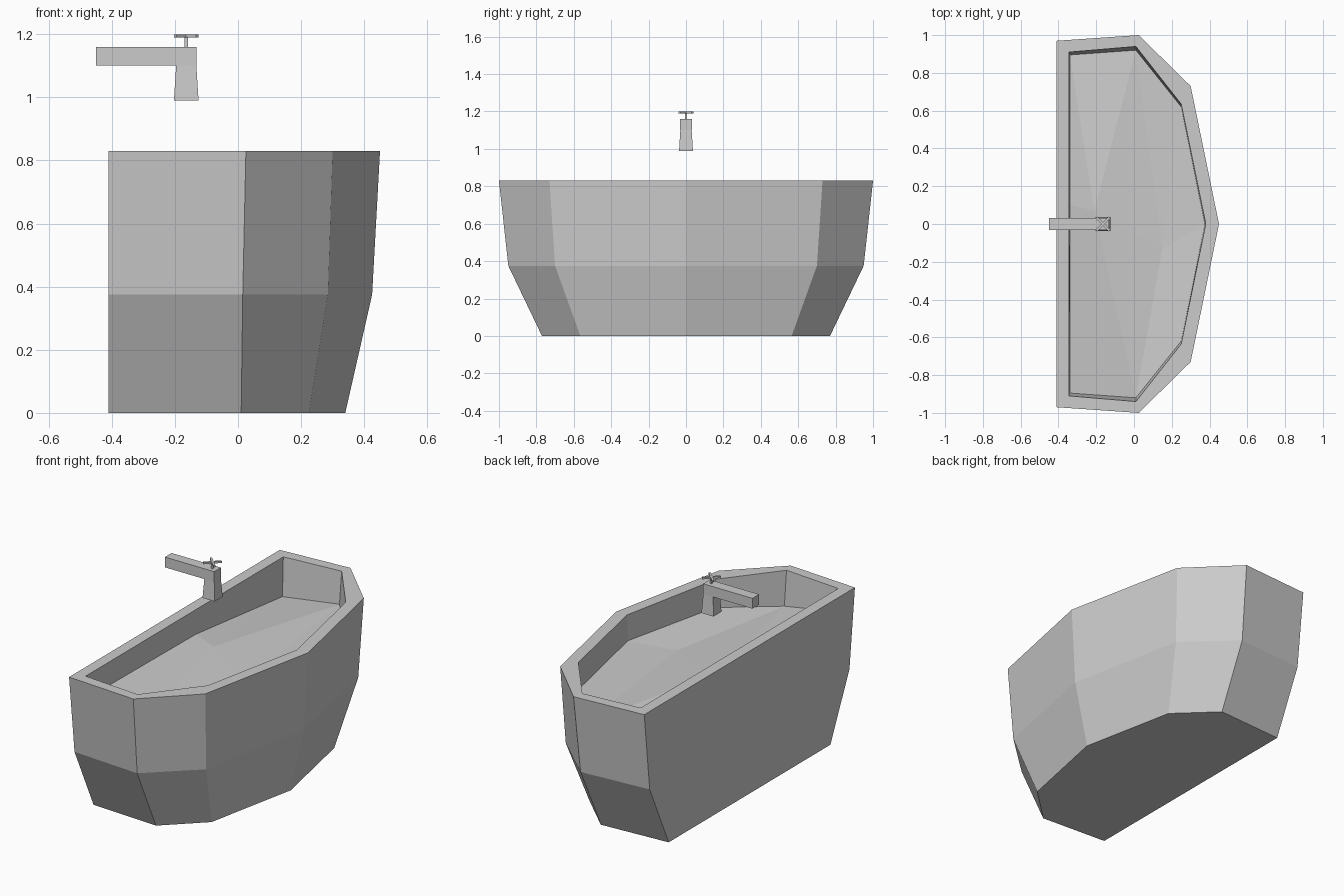
import bpy, bmesh
from math import radians
from mathutils import Matrix, Vector

cube = bpy.data.objects.get("Cube")
if cube:
    bpy.data.objects.remove(cube, do_unlink=True)

GREY = (0.6, 0.6, 0.6, 1.0)
mat = bpy.data.materials.new("matt_grey")
mat.use_nodes = True
mat.diffuse_color = GREY
mat.node_tree.nodes["Principled BSDF"].inputs["Base Color"].default_value = GREY


def finish(name, bm):
    bmesh.ops.recalc_face_normals(bm, faces=bm.faces)
    mesh = bpy.data.meshes.new(name)
    bm.to_mesh(mesh)
    bm.free()
    mesh.materials.append(mat)
    obj = bpy.data.objects.new(name, mesh)
    bpy.context.collection.objects.link(obj)
    return obj


def half_outline(half, z):
    """Mirror a half outline (wall corner, end, shoulder, nose) across y."""
    wall, end, side, nose = half
    low = [(x, -y) for x, y in (wall, end, side)]
    return [(x, y, z) for x, y in low + [nose, side, end, wall]]


def bridge(bm, a, b, closed=True):
    n = len(a)
    for i in range(n if closed else n - 1):
        j = (i + 1) % n
        bm.faces.new((a[i], a[j], b[j], b[i]))


# Tub shell: stacked faceted outlines, then the rim and inner wall
bm = bmesh.new()
levels = [
    (0.0, [(-.41, .745), (.01, .77), (.225, .565), (.34, 0)]),
    (.375, [(-.41, .92), (.015, .95), (.285, .70), (.425, 0)]),
    (.83, [(-.41, .97), (.025, 1.0), (.30, .73), (.45, 0)]),
    (.83, [(-.345, .91), (.01, .94), (.25, .635), (.38, 0)]),
]
rings = [[bm.verts.new(p) for p in half_outline(h, z)] for z, h in levels]
for a, b in zip(rings, rings[1:]):
    bridge(bm, a, b)
bm.faces.new(rings[0])

# Uneven basin floor
floor_outline = half_outline([(-.34, .895), (.01, .92), (.25, .62), (.375, 0)], 0)
heights = [.70, .628, .67, .68, .675, .645, .605]
floor = [bm.verts.new((x, y, h)) for (x, y, _), h in zip(floor_outline, heights)]
bridge(bm, rings[-1], floor, closed=False)
a, b, c, d, e, f, g = floor
wall_mid = bm.verts.new((-.34, .1, .69))
hump = bm.verts.new((-.21, .07, .664))
dip = bm.verts.new((.15, -.13, .634))
bm.faces.new((rings[-1][-1], rings[-1][0], a, wall_mid, g))
fans = ((hump, (dip, b, a, wall_mid, g, f, dip)), (dip, (b, c, d, e, f)))
for centre, edge in fans:
    for p, q in zip(edge, edge[1:]):
        bm.faces.new((centre, p, q))
finish("bathtub", bm)


def block(name, centre, size, taper=1.0, turn=0.0):
    """Box whose top is scaled by taper, turned about z."""
    bm = bmesh.new()
    bmesh.ops.create_cube(bm, size=1)
    for v in bm.verts:
        k = taper if v.co.z > 0 else 1.0
        v.co = Vector((v.co.x * size[0] * k, v.co.y * size[1] * k, v.co.z * size[2]))
    bm.transform(Matrix.Translation(centre) @ Matrix.Rotation(radians(turn), 4, "Z"))
    return finish(name, bm)


# Tap: tapered column, spout, stem and a crossed handle
TAP_X = -.164
block("tap_column", (TAP_X, 0, 1.045), (.078, .074, .11), taper=.82)
block("tap_spout", (-.291, 0, 1.13), (.318, .062, .06))
block("tap_stem", (TAP_X, 0, 1.175), (.012, .012, .035))
for side, angle in (("left", 45), ("right", -45)):
    block("tap_handle_" + side, (TAP_X, 0, 1.194), (.098, .012, .01), turn=angle)
